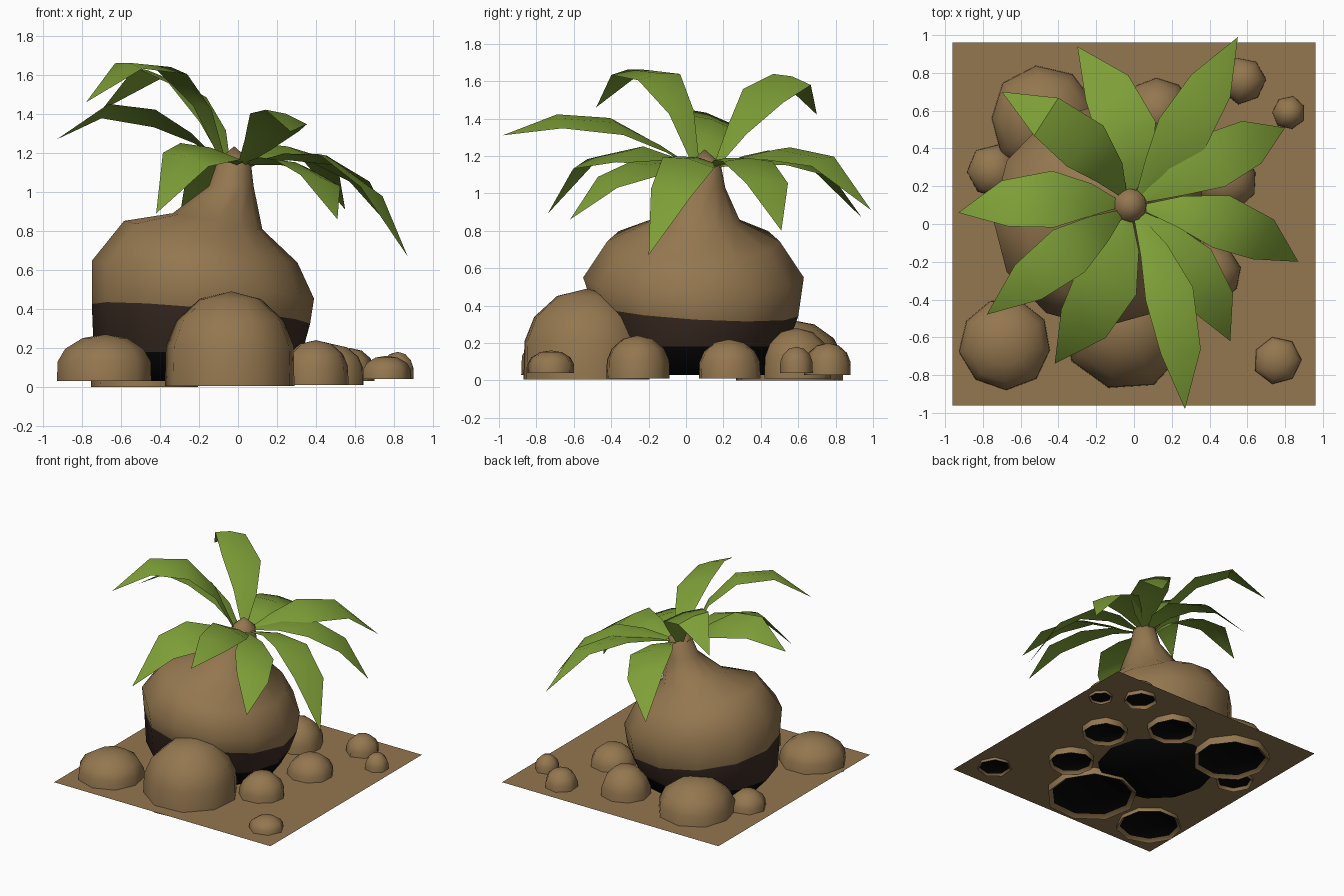
import bpy, bmesh, math, random
from mathutils import Vector

if "Cube" in bpy.data.objects:
    bpy.data.objects.remove(bpy.data.objects["Cube"])

random.seed(4)


def mat(name, rgb):
    m = bpy.data.materials.new(name)
    m.diffuse_color = (*rgb, 1)
    m.use_nodes = True
    m.node_tree.nodes["Principled BSDF"].inputs["Base Color"].default_value = m.diffuse_color
    return m


BROWN = mat("earth brown", (0.295, 0.184, 0.079))
DARK = mat("dark brown", (0.042, 0.024, 0.016))
BLACK = mat("soot black", (0.002, 0.002, 0.002))
GREEN = mat("leaf green", (0.21, 0.35, 0.039))


def finish(bm, name, mats, angle):
    me = bpy.data.meshes.new(name)
    bm.to_mesh(me)
    bm.free()
    ob = bpy.data.objects.new(name, me)
    bpy.context.collection.objects.link(ob)
    for m in mats:
        me.materials.append(m)
    bpy.ops.object.select_all(action='DESELECT')
    ob.select_set(True)
    bpy.context.view_layer.objects.active = ob
    bpy.ops.object.shade_smooth_by_angle(angle=math.radians(angle))
    return ob


def bridge(bm, a, b, index=0):
    n = len(a)
    for i in range(n):
        j = (i + 1) % n
        bm.faces.new((a[i], a[j], b[j], b[i])).material_index = index


# Ground sheet
bm = bmesh.new()
bm.faces.new([bm.verts.new((x, y, 0.062)) for x, y in
              ((-.96, -.96), (.96, -.96), (.96, .96), (-.96, .96))])
finish(bm, "ground_sheet", [BROWN], 30)

# Swollen trunk: leaning rings (z, centre x, centre y, radius x, radius y, slope x, slope y)
RINGS = [(.03, -.18, .04, .42, .42, 0, 0),
         (.18, -.205, .04, .535, .50, 0, 0),
         (.375, -.19, .05, .56, .55, -.09, -.06),
         (.55, -.18, .04, .57, .59, -.17, 0),
         (.745, -.14, .04, .445, .46, -.24, 0),
         (.85, -.105, .05, .23, .24, -.18, 0),
         (1.03, -.035, .09, .115, .12, 0, 0),
         (1.16, -.02, .10, .085, .085, 0, 0)]
SIDES = 12
bm = bmesh.new()
loops = []
for z, cx, cy, rx, ry, sx, sy in RINGS:
    loop = []
    for i in range(SIDES):
        a = math.tau * i / SIDES
        dx, dy = rx * math.cos(a), ry * math.sin(a)
        loop.append(bm.verts.new((cx + dx, cy + dy, z + sx * dx + sy * dy)))
    loops.append(loop)
for k in range(len(loops) - 1):
    bridge(bm, loops[k], loops[k + 1], 2 if k == 0 else 1 if k == 1 else 0)
bm.faces.new(loops[0][::-1]).material_index = 2
tip = bm.verts.new((-.02, .10, 1.235))
for i in range(SIDES):
    bm.faces.new((loops[-1][i], loops[-1][(i + 1) % SIDES], tip))
finish(bm, "swollen_trunk", [BROWN, DARK, BLACK], 70)


# Rocks: low domes with a recessed dark underside
def rock(name, x, y, r, top, base):
    bm = bmesh.new()
    sides = 9 if r > .16 else 7
    turn = random.uniform(0, 1)
    jit = [random.uniform(.96, 1.04) for _ in range(sides)]
    loops = []
    for f, z in ((.9, min(base + .025, .056)), (1, base),
                 (.985, base + (top - base) * .42),
                 (.83, base + (top - base) * .69), (.47, base + (top - base) * .92)):
        loops.append([bm.verts.new((
            x + r * f * jit[i] * math.cos(turn + math.tau * i / sides),
            y + r * f * jit[i] * math.sin(turn + math.tau * i / sides),
            z)) for i in range(sides)])
    for a, b in zip(loops, loops[1:]):
        bridge(bm, a, b)
    peak = bm.verts.new((x, y, top))
    for i in range(sides):
        bm.faces.new((loops[-1][i], loops[-1][(i + 1) % sides], peak))
    bm.faces.new(loops[0][::-1]).material_index = 1
    finish(bm, name, [BROWN, BLACK], 60)


ROCKS = [(-.035, -.53, .345, .49, .005), (-.68, -.63, .245, .27, .03),
         (-.48, .55, .285, .325, 0), (-.745, .28, .14, .20, .03),
         (.12, .59, .185, .28, .01), (.575, .76, .125, .20, .03),
         (.82, .59, .09, .18, .04), (.76, -.72, .13, .16, .04),
         (.40, -.26, .17, .24, .01), (.485, .23, .17, .22, .01)]
for i, r in enumerate(ROCKS):
    rock(f"rock_{i + 1}", *r)


# Leaves: curved blades
# (mid xy, tip xy, heights along blade, half width, roll: positive lowers the left edge)
def leaf(name, mid, tip, heights, w, roll):
    mid, tip, crown = Vector(mid), Vector(tip), Vector((-.01, .10))
    root = crown + (mid - crown).normalized() * .075
    ctrl = 2 * mid - (root + tip) / 2
    bm = bmesh.new()
    rows = []
    for t, f, z in zip((0, .2, .45, .74, 1), (.15, .58, 1, .82, 0), (1.15, *heights)):
        p = root * (1 - t) ** 2 + ctrl * 2 * t * (1 - t) + tip * t * t
        d = ((ctrl - root) * (1 - t) + (tip - ctrl) * t).normalized()
        side = Vector((-d.y, d.x)) * w * f
        drop = w * f * roll
        z -= abs(drop) * .5
        c = bm.verts.new((*p, z))
        if f:
            l = bm.verts.new((*(p + side), z - .02 * f - drop))
            r = bm.verts.new((*(p - side), z - .02 * f + drop))
            rows.append((l, c, r))
        else:
            rows.append((c,))
    for a, b in zip(rows, rows[1:]):
        if len(b) == 3:
            bm.faces.new((a[1], b[1], b[0], a[0]))
            bm.faces.new((a[2], b[2], b[1], a[1]))
        else:
            bm.faces.new((a[1], b[0], a[0]))
            bm.faces.new((a[2], b[0], a[1]))
    finish(bm, name, [GREEN], 50)


LEAVES = [((-.47, .13), (-.93, .06), (1.30, 1.42, 1.45, 1.27), .15, -.3),
          ((-.38, -.17), (-.78, -.48), (1.45, 1.65, 1.67, 1.46), .14, .12),
          ((-.16, -.34), (-.42, -.74), (1.20, 1.25, 1.20, .89), .17, .25),
          ((.20, -.42), (.27, -.98), (1.27, 1.40, 1.42, 1.31), .13, .35),
          ((.32, -.25), (.51, -.62), (1.18, 1.17, 1.09, .86), .14, .25),
          ((.50, 0), (.87, -.20), (1.20, 1.20, 1.03, .67), .145, .2),
          ((.45, .35), (.80, .51), (1.19, 1.19, 1.07, .80), .15, 0),
          ((.28, .52), (.55, .99), (1.20, 1.25, 1.20, .91), .145, -.22),
          ((-.05, .53), (-.30, .94), (1.20, 1.23, 1.15, .87), .16, -.25),
          ((-.29, .44), (-.70, .70), (1.36, 1.56, 1.64, 1.42), .145, -.25)]
for i, l in enumerate(LEAVES):
    leaf(f"leaf_{i + 1}", *l)
